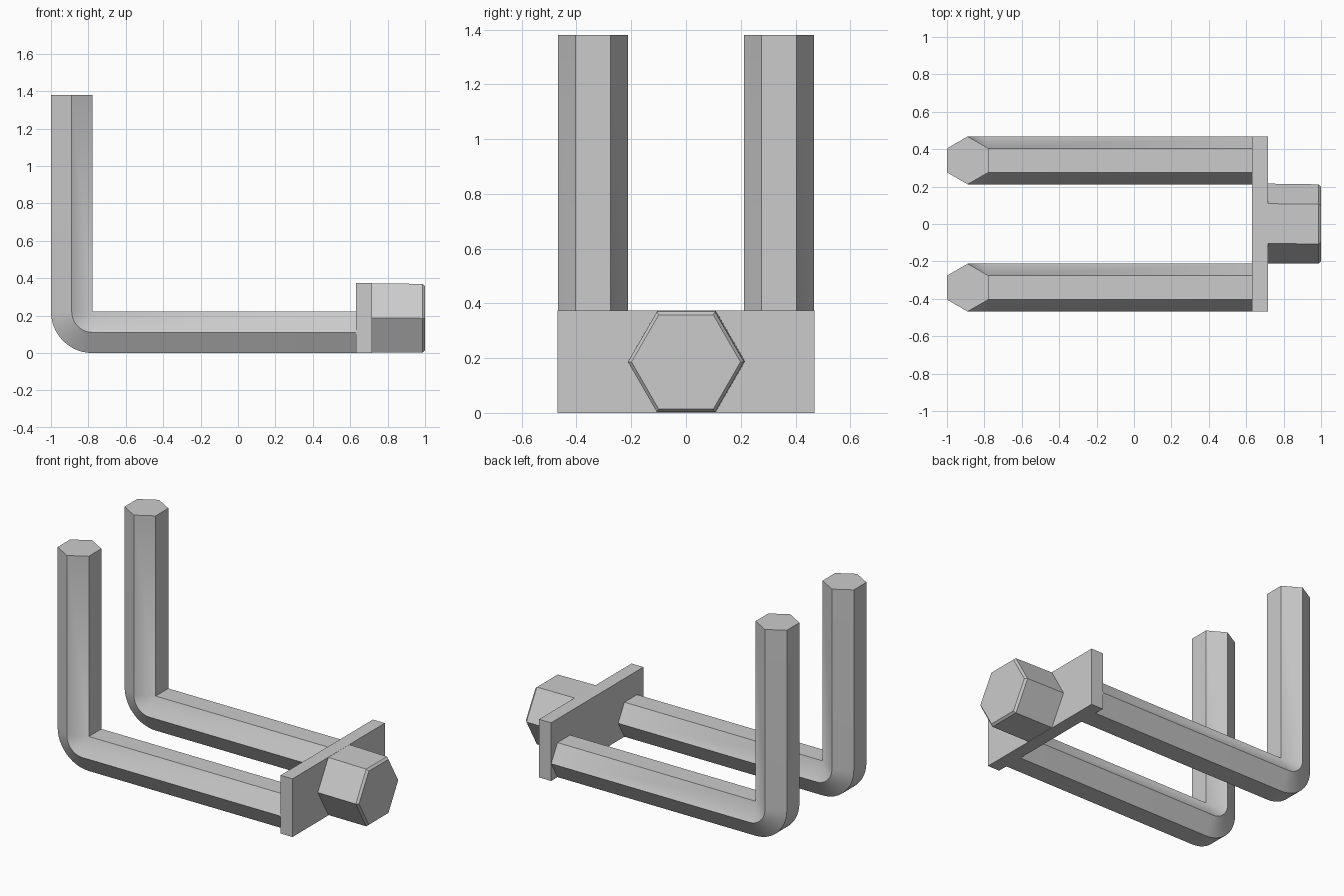
import bpy
import bmesh
from math import pi, sin, cos, radians
from mathutils import Vector

cube = bpy.data.objects.get("Cube")
if cube:
    bpy.data.objects.remove(cube, do_unlink=True)

steel = bpy.data.materials.new("plain_grey_metal")
steel.use_nodes = True
GREY = (0.6, 0.6, 0.6, 1)
steel.diffuse_color = GREY
steel.node_tree.nodes["Principled BSDF"].inputs["Base Color"].default_value = GREY


def finish(name, bm):
    """Turn a bmesh into a named object with crisp edges."""
    bmesh.ops.remove_doubles(bm, verts=bm.verts, dist=0.0005)
    bmesh.ops.recalc_face_normals(bm, faces=bm.faces)
    mesh = bpy.data.meshes.new(name)
    bm.to_mesh(mesh)
    bm.free()
    mesh.materials.append(steel)
    mesh.shade_smooth()
    mesh.set_sharp_from_angle(angle=radians(25))
    obj = bpy.data.objects.new(name, mesh)
    bpy.context.collection.objects.link(obj)
    return obj


def hex_loft(name, stations):
    """Skin hexagons; each station is centre, in-plane up direction, radius."""
    bm = bmesh.new()
    rings = []
    for centre, up, radius in stations:
        ring = []
        for i in range(6):
            a = i * pi / 3
            side = Vector((0, cos(a) * radius, 0))
            ring.append(bm.verts.new(Vector(centre) + side + Vector(up) * sin(a) * radius))
        rings.append(ring)
    for r0, r1 in zip(rings, rings[1:]):
        for i in range(6):
            j = (i + 1) % 6
            bm.faces.new((r0[i], r0[j], r1[j], r1[i]))
    bm.faces.new(rings[0])
    bm.faces.new(rings[-1])
    return finish(name, bm)


# Bent hexagonal prongs, with the bend pivoting on the inner corner
RADIUS = 0.128
APOTHEM = RADIUS * cos(pi / 6)
PIVOT_X, PIVOT_Z = -1 + 2 * APOTHEM, 2 * APOTHEM
BEND_STEPS = 12
for name, y in (("left_prong", -0.34), ("right_prong", 0.34)):
    path = [((0.65, y, APOTHEM), (0, 0, 1), RADIUS)]
    for k in range(BEND_STEPS + 1):
        t = k / BEND_STEPS * pi / 2
        up = (sin(t), 0, cos(t))
        centre = (PIVOT_X - APOTHEM * sin(t), y, PIVOT_Z - APOTHEM * cos(t))
        path.append((centre, up, RADIUS))
    path.append(((-1 + APOTHEM, y, 1.38), (1, 0, 0), RADIUS))
    hex_loft("front_prong" if y < 0 else "back_prong", path)

# Upright cross plate
bm = bmesh.new()
bmesh.ops.create_cube(bm, size=1)
bmesh.ops.scale(bm, vec=(0.085, 0.938, 0.374), verts=bm.verts)
bmesh.ops.translate(bm, vec=(0.6735, 0, 0.187), verts=bm.verts)
finish("cross_plate", bm)

# Hexagonal boss with a chamfered end
UP = (0, 0, 1)
hex_loft("hex_boss", [
    ((0.7, 0.002, 0.188), UP, 0.214),
    ((0.986, 0, 0.186), UP, 0.212),
    ((1, 0, 0.186), UP, 0.199),
])
